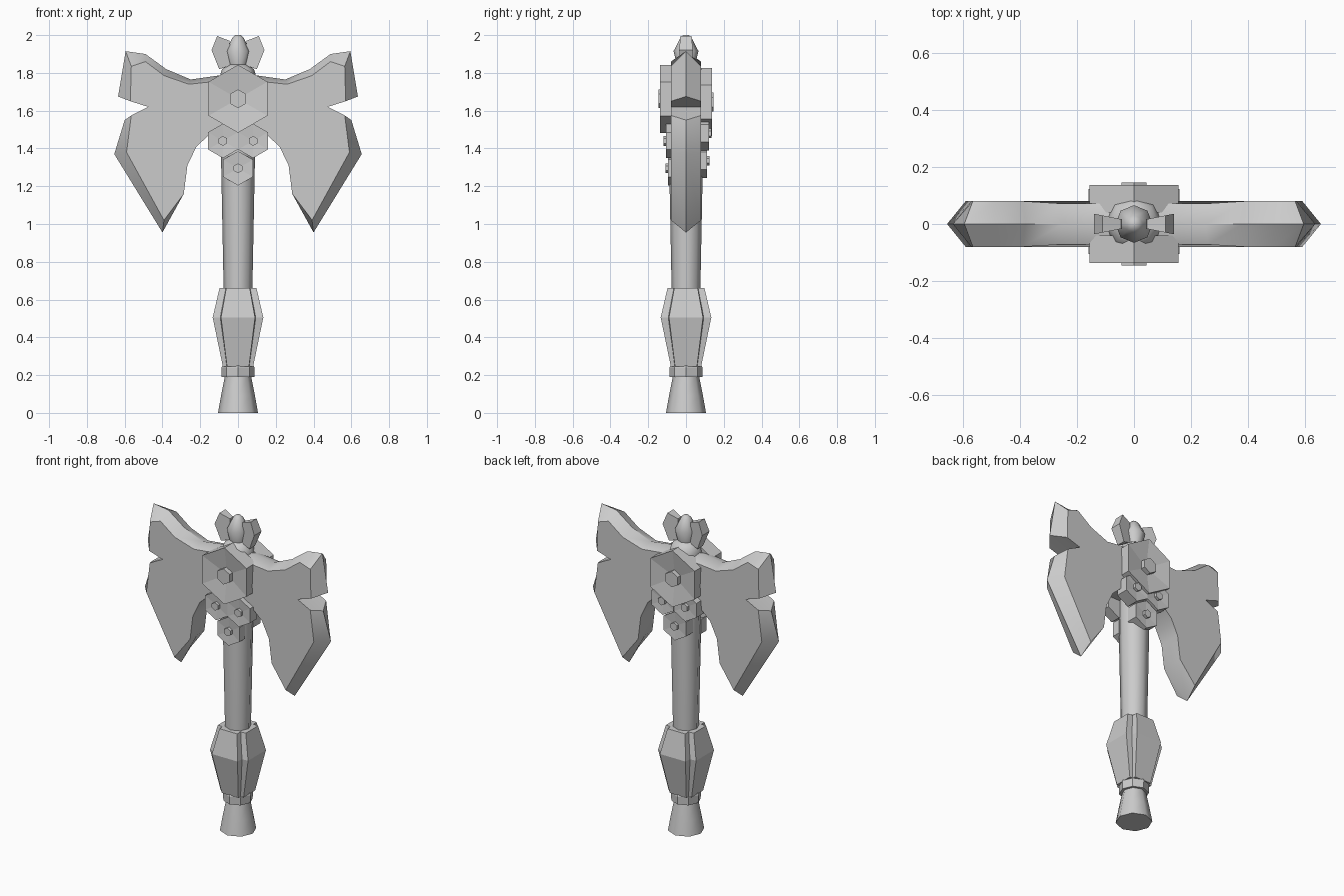
import bpy, bmesh, math
from mathutils import Matrix

if "Cube" in bpy.data.objects:
    bpy.data.objects.remove(bpy.data.objects["Cube"])


def finish(name, bm, angle=None):
    bmesh.ops.recalc_face_normals(bm, faces=bm.faces[:])
    me = bpy.data.meshes.new(name)
    bm.to_mesh(me)
    bm.free()
    ob = bpy.data.objects.new(name, me)
    bpy.context.collection.objects.link(ob)
    if angle:
        bpy.ops.object.select_all(action='DESELECT')
        ob.select_set(True)
        bpy.context.view_layer.objects.active = ob
        bpy.ops.object.shade_smooth_by_angle(angle=math.radians(angle))
    return ob


def skin(bm, loops):
    """Join equal-length loops of points into a closed solid."""
    rings = [[bm.verts.new(p) for p in loop] for loop in loops]
    for a, b in zip(rings, rings[1:]):
        n = len(a)
        for i in range(n):
            bm.faces.new((a[i], a[(i + 1) % n], b[(i + 1) % n], b[i]))
    bm.faces.new(rings[0])
    bm.faces.new(rings[-1])
    return rings


def lathe(name, profile, sides=8, angle=50):
    bm = bmesh.new()
    skin(bm, [[(r * math.cos(2 * math.pi * i / sides), r * math.sin(2 * math.pi * i / sides), z)
               for i in range(sides)] for r, z in profile])
    return finish(name, bm, angle)


def hexagon(x, z, r, y):
    return [(x + r * math.cos(math.pi / 2 + i * math.pi / 3), y,
             z + r * math.sin(math.pi / 2 + i * math.pi / 3)) for i in range(6)]


def hex_plate(name, x, z, r, y, side, stud, dish, rise):
    """Hexagonal boss with a shallow dished face and a small raised stud."""
    bm = bmesh.new()
    skin(bm, [hexagon(x, z, r, 0.04 * side), hexagon(x, z, r, y * side),
              hexagon(x, z, stud, (y - dish) * side), hexagon(x, z, stud, (y + rise) * side)])
    finish(name, bm)


# Double blade: (edge x, edge z, face x, face z) along the right half
outline = [
    (0.11, 1.785, 0.12, 1.755), (0.25, 1.765, 0.26, 1.74), (0.38, 1.82, 0.39, 1.785),
    (0.49, 1.90, 0.49, 1.86), (0.595, 1.915, 0.565, 1.835), (0.635, 1.675, 0.57, 1.65),
    (0.475, 1.62, 0.475, 1.62), (0.60, 1.55, 0.565, 1.575), (0.655, 1.37, 0.59, 1.38),
    (0.40, 0.955, 0.392, 1.02), (0.287, 1.16, 0.287, 1.16), (0.268, 1.31, 0.268, 1.31),
    (0.22, 1.41, 0.22, 1.41), (0.16, 1.465, 0.16, 1.465)]
full = [(1,) + p for p in outline] + [(-1,) + p for p in reversed(outline)]


def face_loop(side):
    return [(s * fx, side * (0.08 if fx > 0.3 else 0.072), fz) for s, _, _, fx, fz in full]


bm = bmesh.new()
skin(bm, [face_loop(-1), [(s * ex, 0, ez) for s, ex, ez, _, _ in full], face_loop(1)])
finish("double_blade", bm, 40)

# Shaft, grip core, collar and flared base
lathe("shaft", [(0.075, 0.6), (0.09, 1.36), (0.09, 1.70), (0.1, 1.77), (0.085, 1.82), (0.045, 1.845)])
lathe("grip_core", [(0.07, 0.22), (0.115, 0.50), (0.08, 0.635)])
lathe("collar", [(0.086, 0.19), (0.088, 0.24), (0.075, 0.265)], angle=20)
lathe("base", [(0.106, 0), (0.09, 0.09), (0.07, 0.19)])

# Four bent grip panels around the core: (outer distance, half width, z)
panel = [(0.08, 0.058, 0.245), (0.134, 0.09, 0.505), (0.098, 0.062, 0.66)]
for k, name in enumerate(("right", "back", "left", "front")):
    bm = bmesh.new()
    skin(bm, [[(d, -w, z), (d, w, z), (d - 0.045, w * 1.05, z), (d - 0.045, -w * 1.05, z)]
              for d, w, z in panel])
    bm.transform(Matrix.Rotation(k * math.pi / 2, 4, 'Z'))
    finish("grip_panel_" + name, bm)

# Hexagonal plates on both faces
for side, name, dz_big, dz, y in ((-1, "front", 0, 0, 0.106), (1, "back", -0.018, 0.04, 0.122)):
    hex_plate("large_plate_" + name, 0, 1.663 + dz_big, 0.18, 0.137, side, 0.05, 0.02, 0.009)
    for i, (x, z) in enumerate(((-0.08, 1.44), (0.08, 1.44), (0, 1.295))):
        hex_plate(f"small_plate_{name}_{i}", x, z + dz, 0.091, y - (0.01 if i == 2 else 0),
                  side, 0.026, 0.006, 0.012)

# Top finial with two small fins
lathe("finial", [(0.042, 1.82), (0.066, 1.915), (0.03, 1.985), (0.014, 2.0)])
fin = [(0.045, 1.97), (0.11, 1.995), (0.14, 1.92), (0.10, 1.82), (0.035, 1.84)]
for s, name in ((1, "right"), (-1, "left")):
    bm = bmesh.new()
    skin(bm, [[(s * x, t * (0.008 + 0.2 * x), z) for x, z in fin] for t in (-1, 1)])
    finish("finial_fin_" + name, bm)
